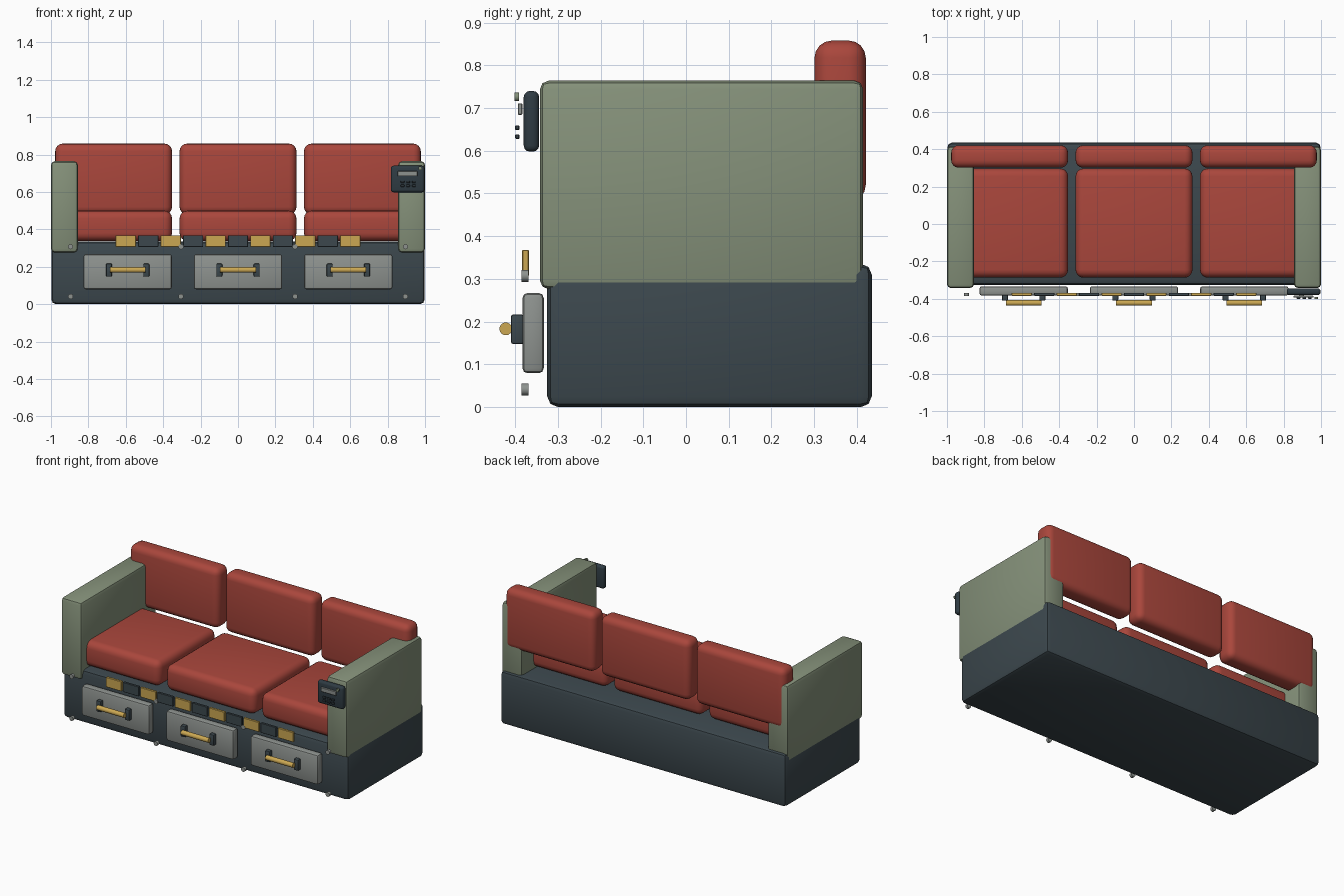
import bpy, bmesh, math
from mathutils import Matrix

cube = bpy.data.objects.get("Cube")
if cube:
    bpy.data.objects.remove(cube, do_unlink=True)


def material(name, rgb):
    m = bpy.data.materials.new(name)
    m.use_nodes = True
    m.diffuse_color = (*rgb, 1)
    m.node_tree.nodes["Principled BSDF"].inputs["Base Color"].default_value = (*rgb, 1)
    return m


RED = material("red fabric", (0.40, 0.062, 0.045))
GREEN = material("sage green", (0.235, 0.285, 0.195))
SLATE = material("dark slate", (0.045, 0.064, 0.075))
GOLD = material("mustard gold", (0.60, 0.39, 0.085))
GRAY = material("metal gray", (0.27, 0.29, 0.275))
PANEL = material("panel dark", (0.028, 0.044, 0.056))


def finish(bm, name, mat):
    mesh = bpy.data.meshes.new(name)
    bm.to_mesh(mesh)
    bm.free()
    mesh.materials.append(mat)
    ob = bpy.data.objects.new(name, mesh)
    bpy.context.collection.objects.link(ob)
    bpy.ops.object.select_all(action='DESELECT')
    ob.select_set(True)
    bpy.context.view_layer.objects.active = ob
    bpy.ops.object.shade_smooth_by_angle(angle=math.radians(35))
    return ob


def box(name, mat, x, y, z, bevel=0.0, segments=2):
    """Rounded box from (min, max) ranges on each axis."""
    bm = bmesh.new()
    bmesh.ops.create_cube(bm, size=1)
    for v in bm.verts:
        v.co = [r[0] + (c + 0.5) * (r[1] - r[0]) for c, r in zip(v.co, (x, y, z))]
    if bevel:
        bmesh.ops.bevel(bm, geom=bm.edges[:], offset=bevel, segments=segments,
                        profile=0.5, affect='EDGES')
    return finish(bm, name, mat)


def rod(name, mat, centre, radius, length, axis, sides=16):
    bm = bmesh.new()
    turn = Matrix.Rotation(math.pi / 2, 4, 'Y' if axis == 'X' else 'X')
    bmesh.ops.create_cone(bm, cap_ends=True, segments=sides, radius1=radius,
                          radius2=radius, depth=length,
                          matrix=Matrix.Translation(centre) @ turn)
    return finish(bm, name, mat)


def span(centre, size):
    return (centre - size / 2, centre + size / 2)


# Plinth and armrests
box("base", SLATE, (-0.998, 0.998), (-0.325, 0.435), (0, 0.335), 0.025)
for side, name in ((-1, "right_arm"), (1, "left_arm")):
    box(name, GREEN, span(side * 0.928, 0.144), (-0.342, 0.415), (0.276, 0.764), 0.02)

# Seat and back cushions
for i in (-1, 0, 1):
    x = span(i * 0.665, 0.625)
    box("seat_cushion", RED, x, (-0.287, 0.297), (0.338, 0.5), 0.042, 4)
    box("back_cushion", RED, x, (0.301, 0.421), (0.48, 0.858), 0.04, 4)

# Drawers with bar handles
for i in (-1, 0, 1):
    cx = i * 0.59
    box("drawer_front", GRAY, span(cx, 0.472), (-0.383, -0.333), (0.079, 0.267), 0.012)
    for s in (-1, 1):
        box("handle_mount", SLATE, span(cx + s * 0.1, 0.032), (-0.41, -0.38),
            (0.147, 0.217), 0.006)
    rod("drawer_handle", GOLD, (cx, -0.422, 0.183), 0.015, 0.19, 'X')

# Hazard stripe tiles
for i in range(11):
    box("stripe_tile", SLATE if i % 2 else GOLD, span((i - 5) * 0.12, 0.108),
        (-0.384, -0.368), (0.306, 0.368), 0.002, 1)

# Bolts along the front
for x in (-0.895, -0.305, 0.305, 0.895):
    for z in (0.041, 0.307):
        rod("bolt", GRAY, (x, -0.377, z), 0.014, 0.017, 'Y', 12)

# Control panel on the left arm
box("control_panel", PANEL, (0.817, 0.997), (-0.38, -0.344), (0.598, 0.74), 0.014, 3)
box("panel_screen", GRAY, (0.853, 0.959), (-0.394, -0.383), (0.684, 0.711), 0.002, 1)
rod("panel_light", GREEN, (0.974, -0.396, 0.726), 0.01, 0.011, 'Y', 12)
for x in (0.88, 0.91, 0.94):
    for z in (0.633, 0.654):
        box("panel_button", SLATE, span(x, 0.02), (-0.4, -0.39), span(z, 0.011), 0.002, 1)
